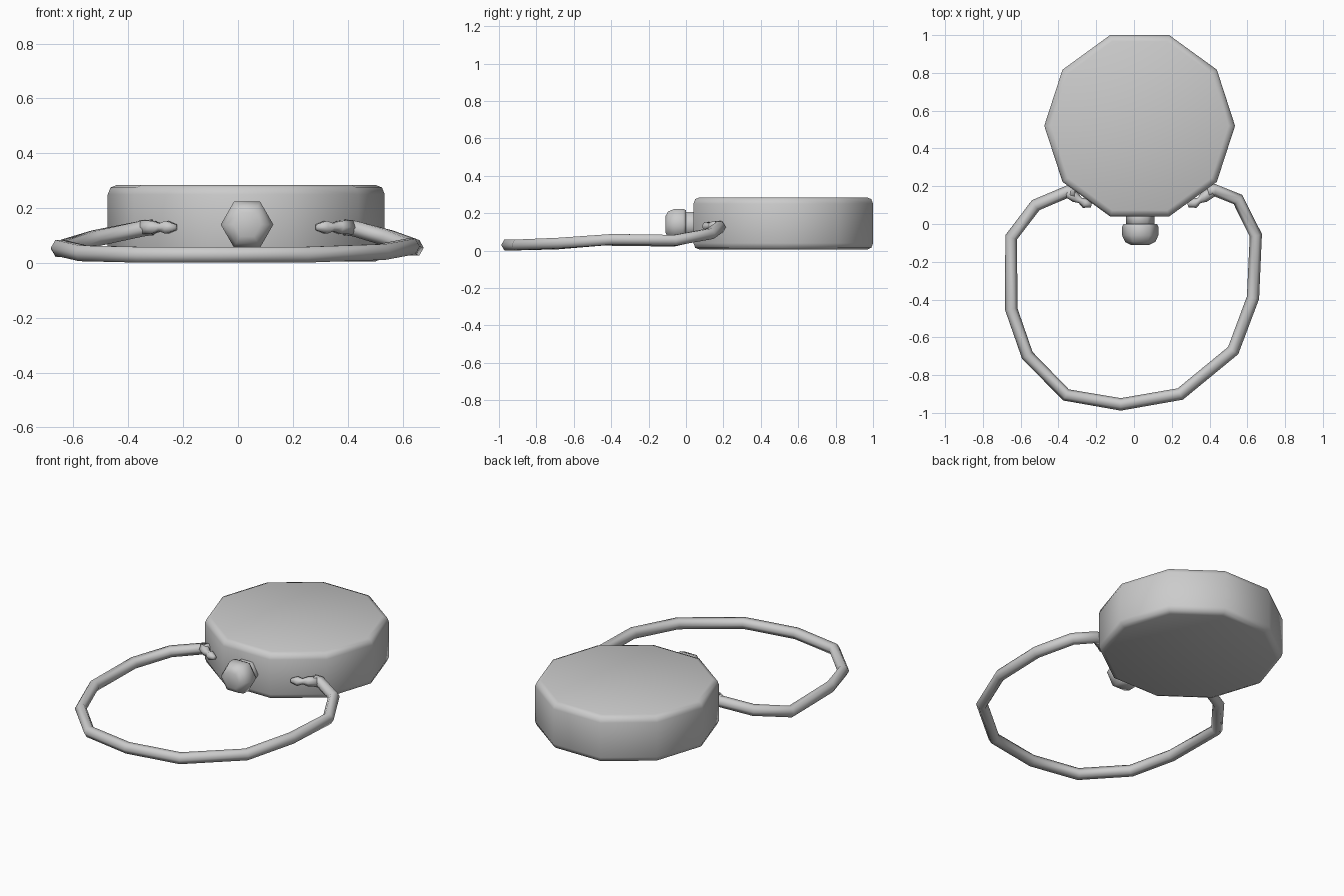
import bpy
import bmesh
from math import cos, sin, tau
from mathutils import Vector

cube = bpy.data.objects.get("Cube")
if cube:
    bpy.data.objects.remove(cube, do_unlink=True)

grey = bpy.data.materials.new("plain grey")
grey.use_nodes = True
tone = (0.6, 0.6, 0.6, 1)
grey.diffuse_color = tone
grey.node_tree.nodes["Principled BSDF"].inputs["Base Color"].default_value = tone


def loft(name, path, radii, sides, up):
    """Sweep a polygon along a path with one radius per point, and cap the ends."""
    pts = [Vector(p) for p in path]
    bm = bmesh.new()
    rings = []
    for i, p in enumerate(pts):
        ahead = (pts[min(i + 1, len(pts) - 1)] - p).normalized()
        behind = (p - pts[max(i - 1, 0)]).normalized()
        along = (ahead + behind).normalized()
        side = along.cross(Vector(up)).normalized()
        other = side.cross(along)
        rings.append([bm.verts.new(p + radii[i] * (side * cos(tau * k / sides) + other * sin(tau * k / sides)))
                      for k in range(sides)])
    for a, b in zip(rings, rings[1:]):
        for k in range(sides):
            n = (k + 1) % sides
            bm.faces.new((a[k], a[n], b[n], b[k]))
    bm.faces.new(rings[0])
    bm.faces.new(rings[-1])
    bmesh.ops.recalc_face_normals(bm, faces=bm.faces)
    for f in bm.faces:
        f.smooth = True
    mesh = bpy.data.meshes.new(name)
    bm.to_mesh(mesh)
    bm.free()
    mesh.materials.append(grey)
    obj = bpy.data.objects.new(name, mesh)
    bpy.context.collection.objects.link(obj)
    return obj


# Ten-sided case with rounded rims
CX, CY = 0.03, 0.52
rim = [(0.005, 0.47), (0.015, 0.495), (0.04, 0.505), (0.25, 0.505), (0.275, 0.495), (0.285, 0.47)]
loft("case", [(CX, CY, z) for z, r in rim], [r for z, r in rim], 10, (0, 1, 0))

# Six-sided stem and winding crown
for name, profile in (("stem", [(0.08, 0.075), (-0.02, 0.075)]),
                      ("crown", [(0.0, 0.088), (-0.015, 0.096), (-0.06, 0.096), (-0.095, 0.08), (-0.11, 0.05)])):
    loft(name, [(0.033, y, 0.14) for y, r in profile], [r for y, r in profile], 6, (0, 0, 1))

# Uneven loop of hexagonal rod, from one side of the case round to the other
loop = [(-0.31, 0.165, 0.13), (-0.35, 0.172, 0.125), (-0.52, 0.1, 0.09), (-0.65, -0.07, 0.05), (-0.65, -0.45, 0.055),
        (-0.565, -0.695, 0.035), (-0.36, -0.905, 0.03), (-0.07, -0.955, 0.03), (0.245, -0.9, 0.03),
        (0.525, -0.67, 0.04), (0.63, -0.39, 0.06), (0.645, -0.06, 0.055), (0.55, 0.13, 0.09),
        (0.425, 0.18, 0.125), (0.39, 0.17, 0.13)]
loft("loop", loop, [0.033] * len(loop), 6, (0, 0, 1))

# Small pinched hooks where the loop meets the case
for name, s in (("right_hook", -1), ("left_hook", 1)):
    hook = [(CX + s * x, y, 0.13) for x, y in
            ((0.38, 0.17), (0.34, 0.14), (0.315, 0.125), (0.29, 0.11), (0.255, 0.1))]
    loft(name, hook, [0.03, 0.027, 0.016, 0.027, 0.012], 6, (0, 0, 1))
